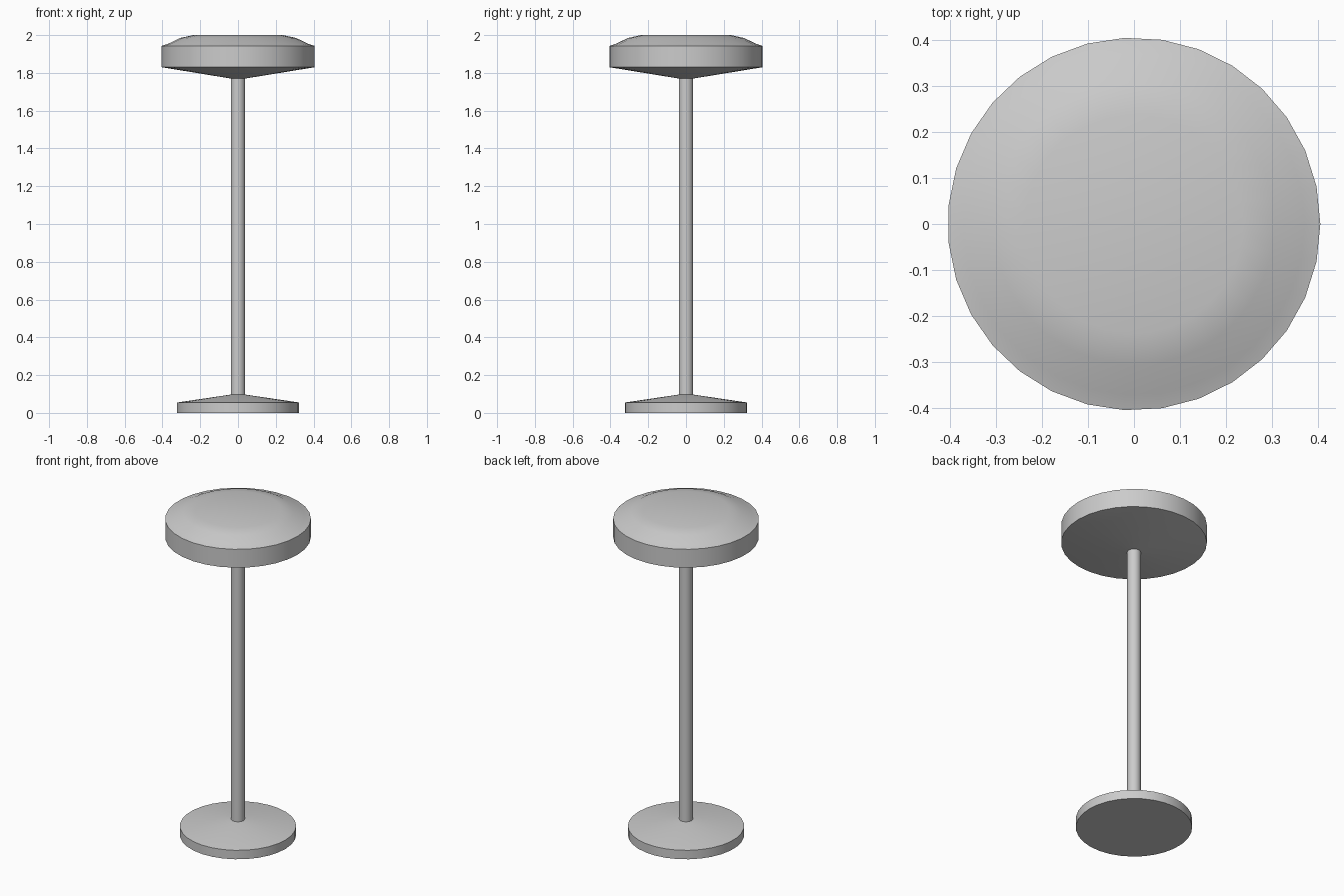
import bpy, bmesh, math

if "Cube" in bpy.data.objects:
    bpy.data.objects.remove(bpy.data.objects["Cube"])

SIDES = 31


def lathe(name, profile, sides=SIDES, angle=30):
    """Revolve a (radius, height) profile about z and cap both ends."""
    bm = bmesh.new()
    rings = []
    for r, z in profile:
        rings.append([bm.verts.new((r * math.cos(math.tau * i / sides),
                                    r * math.sin(math.tau * i / sides), z))
                      for i in range(sides)])
    for a, b in zip(rings, rings[1:]):
        for i in range(sides):
            j = (i + 1) % sides
            bm.faces.new((a[i], a[j], b[j], b[i]))
    bm.faces.new(rings[0][::-1])
    bm.faces.new(rings[-1])
    bmesh.ops.recalc_face_normals(bm, faces=bm.faces)
    mesh = bpy.data.meshes.new(name)
    bm.to_mesh(mesh)
    bm.free()
    obj = bpy.data.objects.new(name, mesh)
    bpy.context.collection.objects.link(obj)
    bpy.ops.object.select_all(action='DESELECT')
    obj.select_set(True)
    bpy.context.view_layer.objects.active = obj
    bpy.ops.object.shade_smooth_by_angle(angle=math.radians(angle))
    return obj


# Weighted foot disc with a shallow cone on top
lathe("base", [(0.324, 0), (0.324, 0.055), (0.038, 0.097)])

# Central post
lathe("post", [(0.038, 0.09), (0.038, 1.78)])

# Seat: conical underside, straight rim, and padded crown with a flat top
lathe("seat", [(0.038, 1.77), (0.406, 1.83), (0.406, 1.943),
               (0.372, 1.954), (0.307, 1.985), (0.238, 2.0)])
